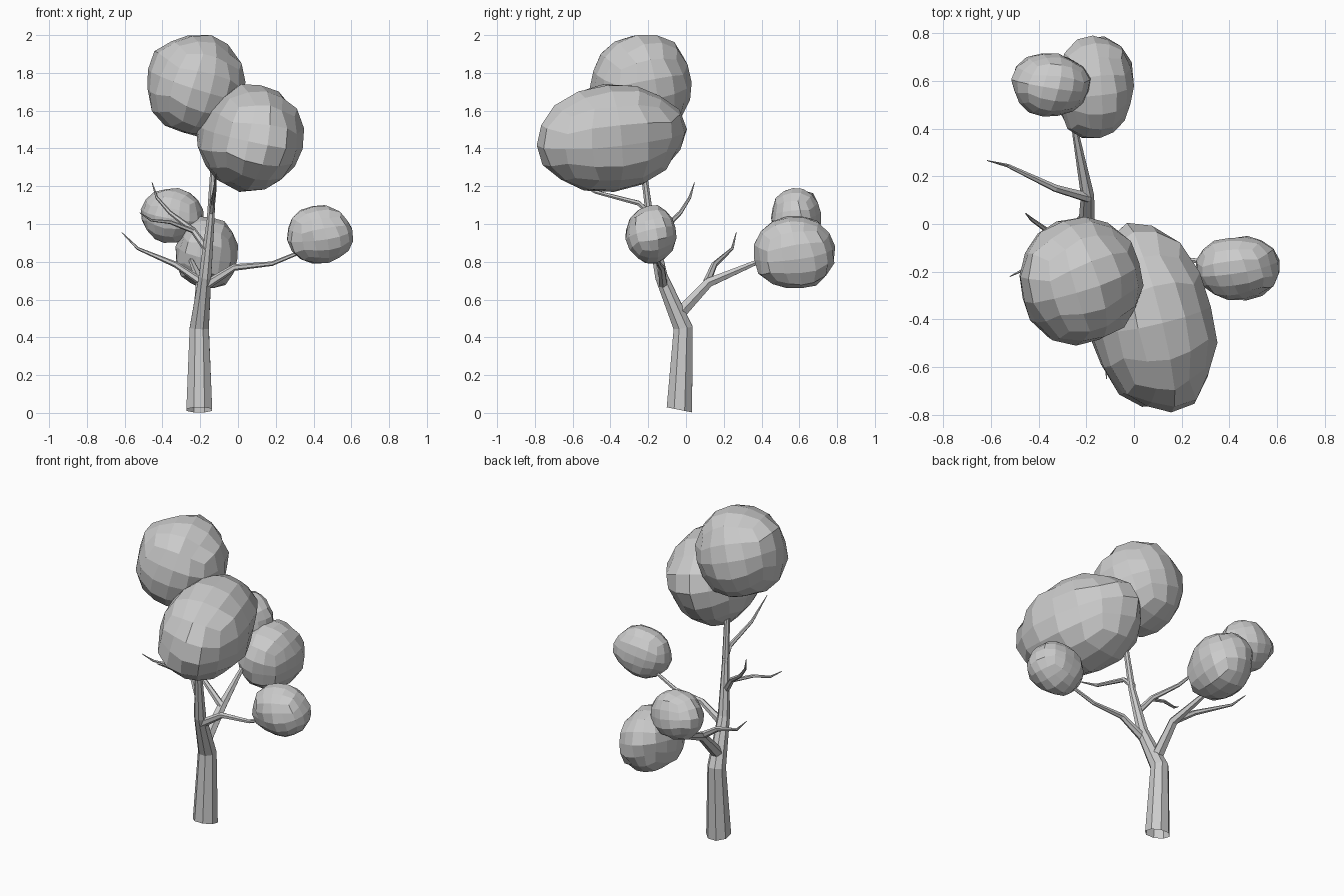
import bpy
import bmesh
from math import cos, sin, pi, radians
from mathutils import Vector, Euler, noise

cube = bpy.data.objects.get("Cube")
if cube:
    bpy.data.objects.remove(cube)

# One plain grey for wood and leaves
grey = bpy.data.materials.new("plain grey")
grey.use_nodes = True
grey.diffuse_color = (0.6, 0.6, 0.6, 1)
grey.node_tree.nodes["Principled BSDF"].inputs["Base Color"].default_value = grey.diffuse_color


def finish(name, bm):
    bmesh.ops.recalc_face_normals(bm, faces=bm.faces)
    mesh = bpy.data.meshes.new(name)
    bm.to_mesh(mesh)
    bm.free()
    mesh.materials.append(grey)
    obj = bpy.data.objects.new(name, mesh)
    bpy.context.collection.objects.link(obj)
    return obj


def limb(name, path, radii, sides=6, base_normal=None):
    """Tapered tube with flat sides along a path, open at its base."""
    bm = bmesh.new()
    pts = [Vector(p) for p in path]
    rings = []
    side = None
    for i, (p, r) in enumerate(zip(pts, radii)):
        along = (pts[min(i + 1, len(pts) - 1)] - pts[max(i - 1, 0)]).normalized()
        if i == 0 and base_normal:
            along = Vector(base_normal).normalized()
        if side is None:
            side = Vector((0, 1, 0)) if abs(along.y) < 0.8 else Vector((1, 0, 0))
        side = (side - along * side.dot(along)).normalized()
        other = along.cross(side)
        turn = [2 * pi * (k + 0.5) / sides for k in range(sides)]
        rings.append([bm.verts.new(p + r * (cos(a) * side + sin(a) * other)) for a in turn])
    for low, high in zip(rings, rings[1:]):
        for k in range(sides):
            n = (k + 1) % sides
            bm.faces.new((low[k], low[n], high[n], high[k]))
    bm.faces.new(rings[-1])
    return finish(name, bm)


def leaf_clump(name, low, high, seed, turn=(0, 0, 0), stretch=(1, 1, 1)):
    """Lumpy faceted ball made from a rounded cube, fitted between two corners."""
    bm = bmesh.new()
    bmesh.ops.create_cube(bm, size=2)
    bmesh.ops.subdivide_edges(bm, edges=bm.edges[:], cuts=3, use_grid_fill=True)
    spin = Euler([radians(a) for a in turn]).to_matrix()
    for v in bm.verts:
        # spread the grid evenly over the ball, then add lumps
        d = Vector([sin(c * pi / 4) / cos(c * pi / 4) for c in v.co]).normalized()
        lump = 1 + 0.10 * noise.noise(d * 1.5 + Vector((seed, 0, 0)))
        lump += 0.05 * noise.noise(d * 3.5 + Vector((0, seed, 0)))
        v.co = spin @ (d * lump * Vector(stretch).length_squared ** 0 * 1.0 if stretch == (1, 1, 1)
                       else Vector([a * b * lump for a, b in zip(d, stretch)]))
    for axis in range(3):
        values = [v.co[axis] for v in bm.verts]
        a, b = min(values), max(values)
        for v in bm.verts:
            t = (v.co[axis] - a) / (b - a)
            v.co[axis] = low[axis] + t * (high[axis] - low[axis])
    return finish(name, bm)


# Trunk and branches
limb("trunk",
     [(-0.205, -0.035, 0.016), (-0.205, -0.015, 0.45), (-0.175, -0.13, 0.72),
      (-0.145, -0.19, 1.02), (-0.125, -0.24, 1.4)],
     [0.074, 0.055, 0.036, 0.022, 0.015], 8, (0, 0.2, 1))
limb("back_branch",
     [(-0.2, -0.03, 0.53), (-0.195, 0.12, 0.69), (-0.245, 0.38, 0.8), (-0.25, 0.55, 0.88)],
     [0.036, 0.028, 0.014, 0.01])
limb("left_branch",
     [(-0.18, -0.12, 0.67), (-0.02, -0.13, 0.77), (0.18, -0.145, 0.79), (0.4, -0.17, 0.88)],
     [0.026, 0.018, 0.012, 0.009])
limb("right_lower_branch",
     [(-0.19, 0.11, 0.69), (-0.33, 0.15, 0.785), (-0.53, 0.245, 0.87), (-0.615, 0.266, 0.955)],
     [0.022, 0.016, 0.008, 0.002])
limb("right_upper_branch",
     [(-0.16, -0.17, 0.86), (-0.24, -0.12, 0.97), (-0.36, -0.03, 1.06),
      (-0.43, 0.02, 1.14), (-0.455, 0.045, 1.22)],
     [0.02, 0.016, 0.011, 0.008, 0.002])
limb("right_upper_twig",
     [(-0.23, -0.125, 0.96), (-0.36, -0.16, 1.01), (-0.46, -0.19, 1.02), (-0.52, -0.22, 1.06)],
     [0.013, 0.01, 0.007, 0.002])
limb("front_branch",
     [(-0.145, -0.18, 1.04), (-0.135, -0.25, 1.11), (-0.125, -0.48, 1.17), (-0.115, -0.65, 1.27)],
     [0.018, 0.014, 0.01, 0.002])

# Leaf clumps
leaf_clump("top_leaves", (-0.48, -0.51, 1.46), (0.04, 0.03, 2.0), 3.3, (10, 15, 20))
leaf_clump("front_leaves", (-0.22, -0.79, 1.17), (0.35, 0.005, 1.74), 7.7,
           (6, 10, 14), (0.26, 0.41, 0.28))
leaf_clump("left_leaves", (0.26, -0.32, 0.79), (0.61, -0.05, 1.1), 5.2, (10, -12, 10))
leaf_clump("back_leaves", (-0.33, 0.36, 0.66), (0.0, 0.79, 1.04), 9.4, (10, 10, 5))
leaf_clump("back_right_leaves", (-0.515, 0.45, 0.9), (-0.18, 0.715, 1.19), 12.6, (5, 12, -10))
